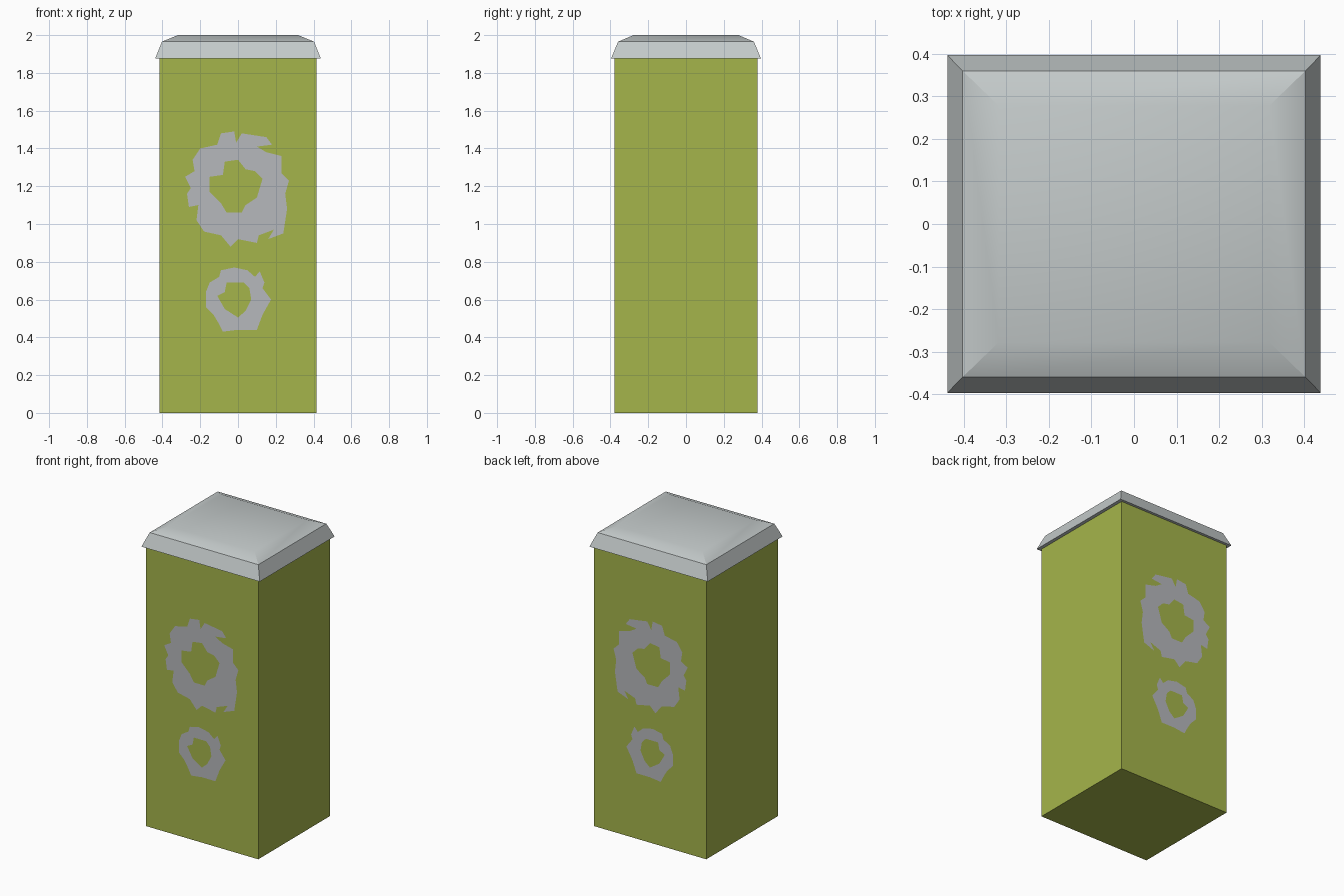
import bpy, bmesh, math

if "Cube" in bpy.data.objects:
    bpy.data.objects.remove(bpy.data.objects["Cube"])


def material(name, rgb):
    m = bpy.data.materials.new(name)
    m.diffuse_color = (*rgb, 1)
    m.use_nodes = True
    m.node_tree.nodes["Principled BSDF"].inputs["Base Color"].default_value = m.diffuse_color
    return m


GREEN = material("lime green", (0.375, 0.462, 0.070))
GREY = material("lid grey", (0.55, 0.59, 0.59))
PAINT = material("ring grey", (0.468, 0.479, 0.503))


def finish(name, bm, mat):
    me = bpy.data.meshes.new(name)
    bm.to_mesh(me)
    bm.free()
    me.materials.append(mat)
    ob = bpy.data.objects.new(name, me)
    bpy.context.collection.objects.link(ob)
    return ob


def stacked_box(name, levels, mat):
    """Closed solid from rectangular levels (half x, half y, z)."""
    bm = bmesh.new()
    rings = [[bm.verts.new((sx * hx, sy * hy, z))
              for sx, sy in ((-1, -1), (1, -1), (1, 1), (-1, 1))]
             for hx, hy, z in levels]
    bm.faces.new(rings[0][::-1])
    bm.faces.new(rings[-1])
    for a, b in zip(rings, rings[1:]):
        for i in range(4):
            j = (i + 1) % 4
            bm.faces.new((a[i], a[j], b[j], b[i]))
    return finish(name, bm, mat)


def painted_ring(name, outer, inner, side, y):
    """Ragged flat ring on the front (side -1) or back (side 1)."""
    bm = bmesh.new()
    for loop in (outer, inner):
        vs = [bm.verts.new((x, side * y, z)) for x, z in loop]
        for i, v in enumerate(vs):
            bm.edges.new((v, vs[i - 1]))
    bmesh.ops.triangle_fill(bm, use_beauty=True, edges=bm.edges[:],
                            normal=(0, side, 0))
    bm.normal_update()
    for f in bm.faces:
        if f.normal.y * side < 0:
            f.normal_flip()
    return finish(name, bm, PAINT)


# Body
stacked_box("body", [(0.416, 0.379, 0), (0.416, 0.379, 1.88)], GREEN)

# Lid with sloped rim and softly domed top
lid = stacked_box("lid", [(0.439, 0.397, 1.875), (0.403, 0.36, 1.965),
                          (0.318, 0.278, 2.0)], GREY)
bpy.context.view_layer.objects.active = lid
lid.select_set(True)
bpy.ops.object.shade_smooth_by_angle(angle=math.radians(30))

# Ragged ring outlines (x, z)
big_outer = [(.27, 1.23), (.23, 1.27), (.23, 1.36), (.15, 1.38), (.10, 1.41),
             (.18, 1.42), (.15, 1.46), (.02, 1.48), (-.01, 1.43), (-.02, 1.49),
             (-.09, 1.48), (-.11, 1.42), (-.20, 1.40), (-.24, 1.34),
             (-.23, 1.28), (-.28, 1.25), (-.25, 1.19), (-.27, 1.16),
             (-.26, 1.09), (-.21, 1.10), (-.22, 1.02), (-.18, .96),
             (-.09, .94), (-.04, .88), (.00, .92), (.10, .90), (.11, .94),
             (.19, .97), (.16, .92), (.24, .95), (.26, 1.08), (.25, 1.16)]
big_inner = [(.13, 1.24), (.09, 1.28), (.04, 1.29), (0, 1.34), (-.07, 1.33),
             (-.08, 1.26), (-.15, 1.25), (-.15, 1.17), (-.09, 1.11),
             (-.06, 1.06), (.02, 1.06), (.04, 1.10), (.10, 1.14)]
small_outer = [(.175, .60), (.13, .66), (.14, .69), (.115, .75), (.09, .72),
               (.05, .755), (-.02, .77), (-.09, .755), (-.10, .72),
               (-.15, .69), (-.17, .64), (-.17, .56), (-.13, .52),
               (-.10, .47), (-.08, .43), (0, .44), (.10, .44), (.13, .52)]
small_inner = [(.07, .60), (.06, .66), (.03, .69), (-.06, .69), (-.07, .64),
               (-.11, .62), (-.07, .55), (0, .505), (.04, .54)]

# Painted rings on both faces
for label, side in (("front", -1), ("back", 1)):
    painted_ring(label + "_big_ring", big_outer, big_inner, side, 0.382)
    painted_ring(label + "_small_ring", small_outer, small_inner, side, 0.382)
